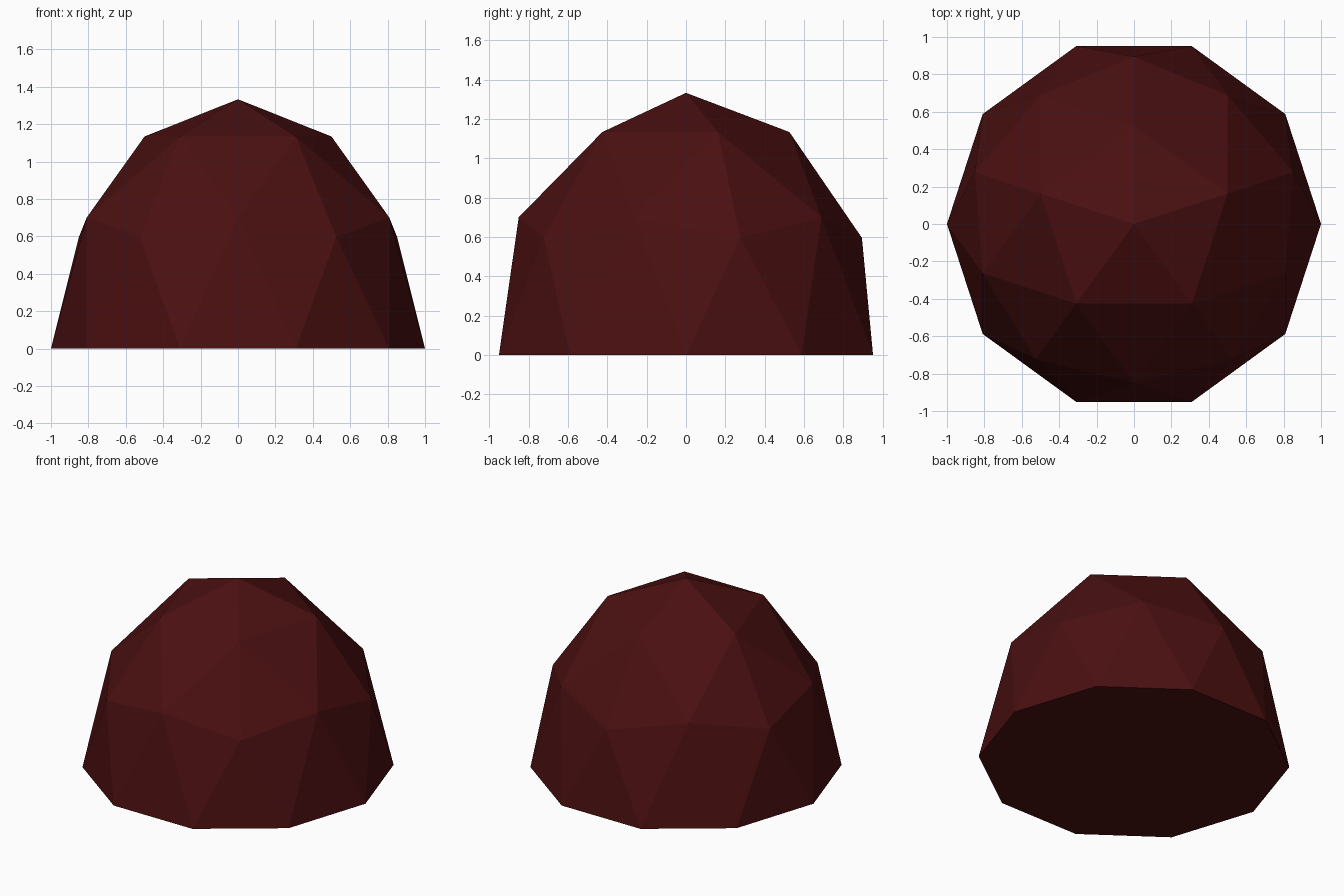
import bpy, bmesh
from math import radians
from mathutils import Matrix

cube = bpy.data.objects.get("Cube")
if cube:
    bpy.data.objects.remove(cube, do_unlink=True)

# Single dark red material
colour = (0.07, 0.005, 0.0055, 1)
mat = bpy.data.materials.new("dark_red")
mat.use_nodes = True
mat.diffuse_color = colour
mat.node_tree.nodes["Principled BSDF"].inputs["Base Color"].default_value = colour

# Faceted dome: upper half of an icosphere, stretched upward
bm = bmesh.new()
bmesh.ops.create_icosphere(bm, subdivisions=2, radius=1,
                           matrix=Matrix.Rotation(radians(90), 4, 'Z'))
below = [v for v in bm.verts if v.co.z < -0.01]
bmesh.ops.delete(bm, geom=below, context='VERTS')
for v in bm.verts:
    v.co.z = max(v.co.z, 0) * 4 / 3

# Flat ten-sided base
rim = [e for e in bm.edges if e.is_boundary]
bmesh.ops.contextual_create(bm, geom=rim)
bmesh.ops.recalc_face_normals(bm, faces=bm.faces)

mesh = bpy.data.meshes.new("faceted_dome")
bm.to_mesh(mesh)
bm.free()
mesh.materials.append(mat)
dome = bpy.data.objects.new("faceted_dome", mesh)
bpy.context.collection.objects.link(dome)
